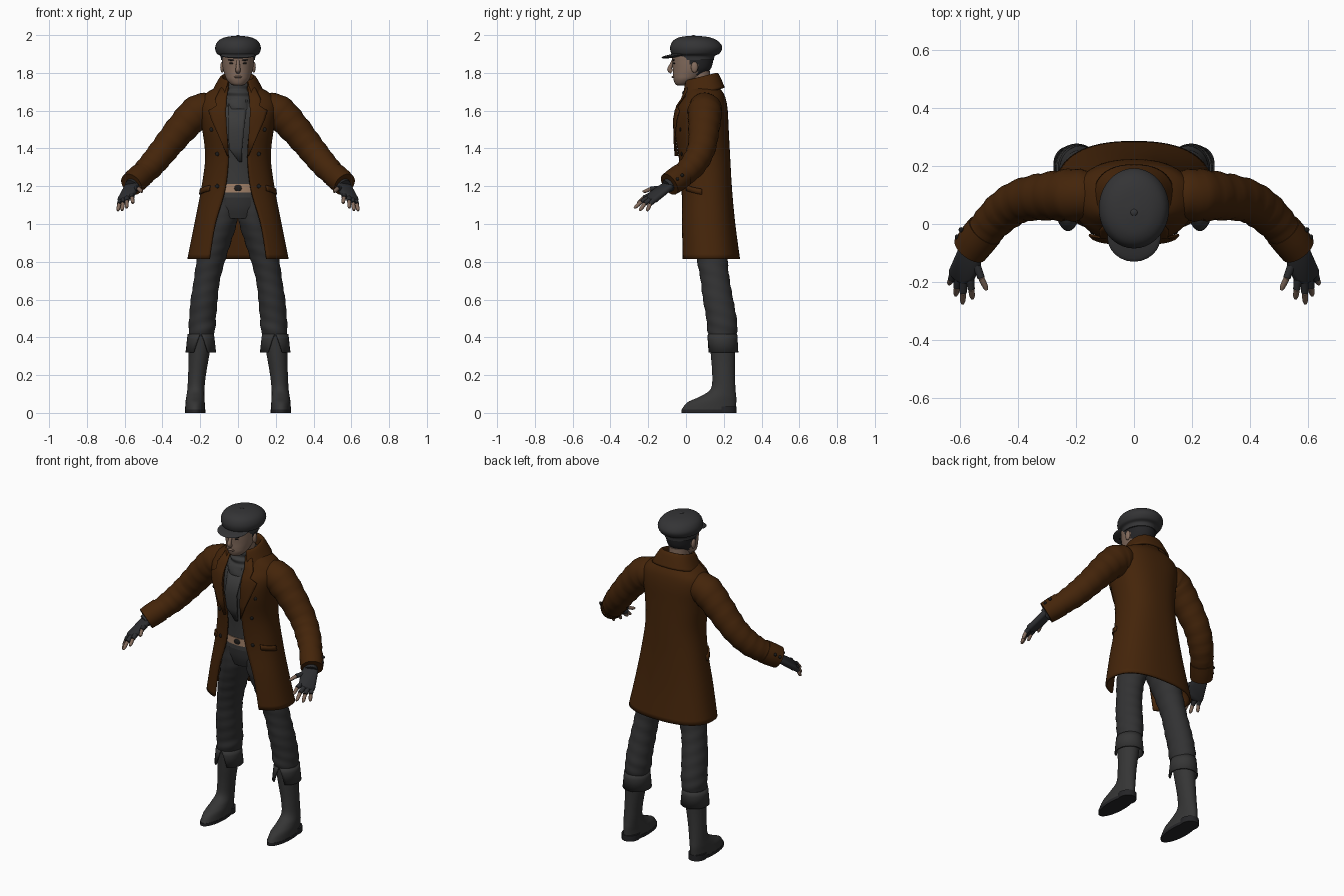
import bpy, bmesh, math
from mathutils import Vector, Matrix

old = bpy.data.objects.get("Cube")
if old:
    bpy.data.objects.remove(old, do_unlink=True)


def paint(name, r, g, b):
    m = bpy.data.materials.new(name)
    m.use_nodes = True
    m.diffuse_color = (r, g, b, 1)
    bsdf = m.node_tree.nodes["Principled BSDF"]
    bsdf.inputs["Base Color"].default_value = (r, g, b, 1)
    bsdf.inputs["Roughness"].default_value = 0.8
    return m


BROWN = paint("coat brown", .058, .018, .003)
TROUSER = paint("trouser grey", .032, .032, .033)
SHIRT = paint("knit grey", .043, .043, .043)
BOOT = paint("boot grey", .036, .036, .036)
CAP = paint("cap grey", .034, .034, .036)
SKIN = paint("skin", .23, .15, .11)
HAIR = paint("hair dark", .018, .018, .02)
GLOVE = paint("glove charcoal", .025, .026, .029)
TAN = paint("belt tan", .36, .22, .14)
TRIM = paint("button black", .012, .011, .01)


def finish(name, bm, mat, mirror=False, thick=0):
    bmesh.ops.recalc_face_normals(bm, faces=bm.faces)
    me = bpy.data.meshes.new(name)
    bm.to_mesh(me)
    bm.free()
    me.materials.append(mat)
    ob = bpy.data.objects.new(name, me)
    bpy.context.collection.objects.link(ob)
    bpy.ops.object.select_all(action='DESELECT')
    ob.select_set(True)
    bpy.context.view_layer.objects.active = ob
    bpy.ops.object.shade_smooth_by_angle(angle=math.radians(50))
    if thick:
        mod = ob.modifiers.new("thickness", 'SOLIDIFY')
        mod.thickness, mod.offset = thick, 0
    if mirror:
        ob.modifiers.new("mirror", 'MIRROR')
    return ob


def skin_rings(name, rings, mat, closed=True, **kw):
    """Join rows of points into a surface; closed rows get end caps."""
    bm = bmesh.new()
    vs = [[bm.verts.new(p) for p in r] for r in rings]
    n = len(vs[0])
    for a, b in zip(vs, vs[1:]):
        for i in range(n if closed else n - 1):
            j = (i + 1) % n
            bm.faces.new((a[i], a[j], b[j], b[i]))
    if closed:
        bm.faces.new(vs[0])
        bm.faces.new(vs[-1])
    return finish(name, bm, mat, **kw)


def smooth(rows, steps=5):
    """Catmull-Rom interpolation of rows of numbers."""
    out = []
    for i in range(len(rows) - 1):
        quad = [rows[max(i - 1, 0)], rows[i], rows[i + 1], rows[min(i + 2, len(rows) - 1)]]
        for s in range(steps):
            t = s / steps
            out.append([b + t / 2 * (c - a + t * (2*a - 5*b + 4*c - d + t * (3*(b - c) + d - a)))
                        for a, b, c, d in zip(*quad)])
    return out + [list(rows[-1])]


def loft(name, rows, mat, n=32, steps=5, wob=0, **kw):
    """Rows are z, centre x, centre y, radius x, radius y; wob adds cloth folds."""
    rings = []
    for z, cx, cy, rx, ry in smooth(rows, steps):
        ring = []
        for i in range(n):
            t = math.tau * i / n
            f = 1 + wob * math.sin(2 * t + z * 90)
            ring.append((cx + rx * f * math.sin(t), cy - ry * f * math.cos(t), z))
        rings.append(ring)
    return skin_rings(name, rings, mat, **kw)


def tube(name, pts, mat, n=20, steps=5, wob=0, mirror=True):
    """Points are x, y, z, radius."""
    rows = smooth(pts, steps)
    P = [Vector(r[:3]) for r in rows]
    rings, q, last = [], None, None
    for i, p in enumerate(P):
        d = (P[min(i + 1, len(P) - 1)] - P[max(i - 1, 0)]).normalized()
        q = d.to_track_quat('Z', 'Y') if q is None else last.rotation_difference(d) @ q
        last = d
        ring = []
        for k in range(n):
            t = math.tau * k / n
            r = rows[i][3] * (1 + wob * math.sin(t + i * 1.9))
            ring.append(p + q @ Vector((r * math.cos(t), r * math.sin(t), 0)))
        rings.append(ring)
    return skin_rings(name, rings, mat, mirror=mirror)


def ball(name, loc, size, mat, tilt=0, mirror=False):
    bm = bmesh.new()
    bmesh.ops.create_uvsphere(bm, u_segments=24, v_segments=12, radius=1)
    m = Matrix.Translation(loc) @ Matrix.Rotation(tilt, 4, 'X') @ Matrix.Diagonal((*size, 1))
    bm.transform(m)
    return finish(name, bm, mat, mirror=mirror)


# Coat body: z, half width, front y, back y, half opening
POW = 2.4
COAT = smooth([(.815, .262, -.03, .28, .15), (1.0, .225, -.03, .255, .12),
               (1.18, .19, -.022, .238, .068), (1.35, .168, -.035, .228, .05),
               (1.5, .183, -.06, .22, .06), (1.6, .2, -.05, .215, .065),
               (1.66, .19, -.015, .205, .07), (1.695, .155, 0, .19, .065),
               (1.725, .1, .005, .165, .055), (1.75, .08, .01, .15, .05)])


def coat_at(z):
    for a, b in zip(COAT, COAT[1:]):
        if z <= b[0]:
            t = max(0, (z - a[0]) / (b[0] - a[0]))
            return [p + (q - p) * t for p, q in zip(a, b)]
    return COAT[-1]


def round_point(row, t, out=0, tilt=0):
    z, rx, yf, yb, _ = row
    s, c = math.sin(t), math.cos(t)
    e = 2 / POW
    x = math.copysign(abs(s) ** e, s) * (rx + out)
    y = (yf + yb) / 2 - math.copysign(abs(c) ** e, c) * ((yb - yf) / 2 + out)
    return (x, y, z + tilt * (y - .08))


def open_loft(name, rows, mat, tilt=0, n=56, thick=.012):
    rings = []
    for row in rows:
        t0 = math.asin((row[4] / row[1]) ** (POW / 2))
        rings.append([round_point(row, t0 + (math.tau - 2 * t0) * i / n, 0, tilt)
                      for i in range(n + 1)])
    return skin_rings(name, rings, mat, closed=False, thick=thick)


def front_y(x, z):
    _, rx, yf, yb, _ = coat_at(z)
    u = min(abs(x) / rx, .98)
    return (yf + yb) / 2 - (yb - yf) / 2 * (1 - u ** POW) ** (1 / POW)


def strip(name, rows, mat, off, flare=0, mirror=False):
    """Cloth lying on the chest; rows are z, start x, end x."""
    rings = []
    for z, x0, x1 in smooth(rows, 1):
        xs = [x0 + (x1 - x0) * i / 6 for i in range(7)]
        rings.append([(x, front_y(x, z) - off - flare * i / 6, z) for i, x in enumerate(xs)])
    return skin_rings(name, rings, mat, closed=False, thick=.008, mirror=mirror)


open_loft("coat_body", COAT, BROWN)
open_loft("coat_collar", smooth([(1.71, .086, 0, .15, .05), (1.768, .082, 0, .155, .05),
                                 (1.765, .095, -.01, .17, .055), (1.69, .135, -.025, .2, .075)]),
          BROWN, tilt=.25)
strip("coat_lapel", [(1.73, .05, .085), (1.66, .06, .12), (1.625, .062, .115), (1.6, .063, .155),
                     (1.55, .062, .14), (1.45, .056, .095), (1.36, .05, .056)],
      BROWN, .01, .014, mirror=True)
# Pocket flaps
flap = [[round_point(coat_at(z + .02 * (1 - k / 8)), .8 + .65 * k / 8, .009) for k in range(9)]
        for z in (1.155, 1.185)]
skin_rings("pocket_flap", flap, BROWN, closed=False, thick=.01, mirror=True)
for i, (x, z) in enumerate([(.14, 1.5), (.11, 1.37), (.11, 1.2)]):
    ball(f"coat_button_{i}", (x, front_y(x, z) - .008, z), (.011, .005, .011), TRIM, mirror=True)

# Sleeves and cuffs
tube("sleeve", [(.14, .1, 1.61, .08), (.21, .1, 1.595, .09), (.3, .095, 1.505, .082),
                (.39, .08, 1.395, .074), (.46, .035, 1.31, .069), (.52, -.03, 1.25, .061),
                (.56, -.08, 1.215, .056)], BROWN, n=28, steps=6, wob=.03)
tube("sleeve_cuff", [(.513, -.022, 1.257, .066), (.54, -.055, 1.233, .066),
                     (.565, -.088, 1.21, .063)], BROWN, n=28)
for i, p in enumerate([(.595, -.02, 1.258), (.608, -.045, 1.238)]):
    ball(f"cuff_button_{i}", p, (.009, .009, .009), TRIM, mirror=True)

# Gloved hands with bare fingertips
knuckles = [(.565, -.182, 1.155), (.587, -.19, 1.142), (.605, -.18, 1.135), (.62, -.165, 1.13)]
tips = [(.556, -.258, 1.11), (.59, -.275, 1.085), (.614, -.247, 1.072), (.637, -.208, 1.07)]
bm = bmesh.new()
for p in knuckles + [(.54, -.09, 1.215), (.585, -.085, 1.195), (.545, -.14, 1.185)]:
    bmesh.ops.create_icosphere(bm, subdivisions=2, radius=.018, matrix=Matrix.Translation(p))
hull = bmesh.ops.convex_hull(bm, input=bm.verts)
junk = {g for k in ("geom_interior", "geom_unused") for g in hull[k]
        if isinstance(g, bmesh.types.BMVert)}
bmesh.ops.delete(bm, geom=list(junk), context='VERTS')
finish("glove_palm", bm, GLOVE, mirror=True)
tube("glove_wrist", [(.54, -.055, 1.232, .04), (.565, -.1, 1.2, .036)], GLOVE)
for i, (a, b) in enumerate(zip(knuckles + [(.545, -.135, 1.188)], tips + [(.507, -.228, 1.172)])):
    a, b = Vector(a), Vector(b)
    mid = a.lerp(b, .5) + Vector((0, -.004, .006))
    tube(f"glove_finger_{i}", [(*a, .0145), (*mid, .0125)], GLOVE, n=12)
    tube(f"fingertip_{i}", [(*mid, .0105), (*a.lerp(b, .85), .0095), (*b, .005)], SKIN, n=12)

# Shirt, belt and scarf
shirt = []
for k in range(10):
    z, rx, yf, yb, _ = coat_at(1.14 + .06 * k)
    shirt.append((z, 0, (yf + yb) / 2, rx - .03, (yb - yf) / 2 - .017))
loft("shirt", shirt, SHIRT)
loft("belt", [(z, 0, .108, .16, .118) for z in (1.168, 1.19, 1.212)], TAN)
ball("belt_buckle", (0, -.009, 1.19), (.02, .005, .017), TRIM)
loft("scarf", [(1.61, 0, .07, .09, .11), (1.655, 0, .07, .092, .1), (1.675, 0, .07, .08, .085),
               (1.697, 0, .07, .083, .088), (1.712, 0, .07, .072, .077), (1.734, 0, .07, .074, .079),
               (1.748, 0, .07, .067, .07), (1.756, 0, .07, .05, .055)], SHIRT, wob=.025)
strip("scarf_end", [(1.66, -.05, .05), (1.5, -.05, .032), (1.4, -.048, .022), (1.33, .005, .02)],
      SHIRT, -.002)

# Trousers
loft("trouser_seat", [(1.03, 0, .11, .12, .09), (1.09, 0, .11, .15, .108), (1.18, 0, .108, .152, .113)],
     TROUSER)
loft("trouser_leg", [(1.14, .078, .11, .072, .1), (1.02, .084, .115, .081, .105),
                     (.9, .118, .13, .08, .095), (.8, .145, .14, .075, .081),
                     (.7, .165, .155, .069, .077), (.6, .179, .17, .071, .08),
                     (.5, .188, .188, .071, .08), (.44, .191, .192, .07, .079),
                     (.38, .197, .195, .058, .066)], TROUSER, wob=.025, mirror=True)

# Boots
loft("boot", [(.41, .198, .194, .064, .071), (.3, .207, .196, .054, .064), (.2, .217, .199, .047, .06),
              (.125, .223, .196, .045, .066), (.085, .226, .168, .048, .098),
              (.055, .227, .136, .051, .13), (.016, .227, .12, .053, .144)], BOOT, mirror=True)
loft("boot_sole", [(z, .227, .12, .054, .145) for z in (0, .018)], HAIR, steps=1, mirror=True)
loft("boot_heel", [(z, .227, .21, .05, .057) for z in (0, .035)], HAIR, steps=1, mirror=True)
fold = []
for z, rx, ry, gap in [(.417, .066, .074, .05), (.39, .069, .076, .2), (.32, .077, .08, .5)]:
    fold.append([(.197 + rx * math.sin(t), .193 - ry * math.cos(t), z) for t in
                 (gap + (math.tau - 2 * gap) * i / 30 for i in range(31))])
skin_rings("boot_fold", fold, BOOT, closed=False, thick=.008, mirror=True)

# Head: hair is the back and upper part
head = loft("head", [(1.733, 0, -.02, .02, .025), (1.742, 0, -.015, .04, .042),
                     (1.765, 0, 0, .06, .066), (1.79, 0, .015, .07, .084), (1.82, 0, .03, .079, .1),
                     (1.86, 0, .035, .084, .108), (1.9, 0, .037, .085, .11),
                     (1.95, 0, .04, .07, .09)], SKIN, n=40)
head.data.materials.append(HAIR)
for f in head.data.polygons:
    if f.center.z > 1.785 and f.center.y > .06 or f.center.z > 1.84 and f.center.y > .025:
        f.material_index = 1
loft("neck", [(z, 0, .068, .056, .06) for z in (1.66, 1.74, 1.81)], SKIN)
tube("nose", [(0, -.066, 1.868, .008), (0, -.08, 1.838, .01), (0, -.087, 1.818, .013),
              (0, -.074, 1.806, .012)], SKIN, n=14, mirror=False)
ball("lips", (0, -.068, 1.778), (.022, .009, .006), SKIN)
ball("chin", (0, -.042, 1.748), (.024, .016, .013), SKIN)
ball("ear", (.083, .045, 1.83), (.011, .018, .029), SKIN, mirror=True)
ball("eye", (.034, -.063, 1.851), (.012, .005, .005), TRIM, mirror=True)
ball("eyebrow", (.036, -.066, 1.868), (.019, .006, .004), HAIR, mirror=True)

# Flat cap
loft("cap_crown", [(1.868, 0, .048, .09, .1), (1.89, 0, .045, .094, .108), (1.903, 0, .05, .113, .128),
                   (1.935, 0, .054, .121, .138), (1.968, 0, .05, .106, .12),
                   (1.988, 0, .045, .07, .082), (1.996, 0, .04, .02, .024)], CAP, n=40)
ball("cap_visor", (0, -.045, 1.894), (.092, .086, .011), CAP, tilt=.16)
ball("cap_button", (0, .04, 1.995), (.012, .012, .005), CAP)
